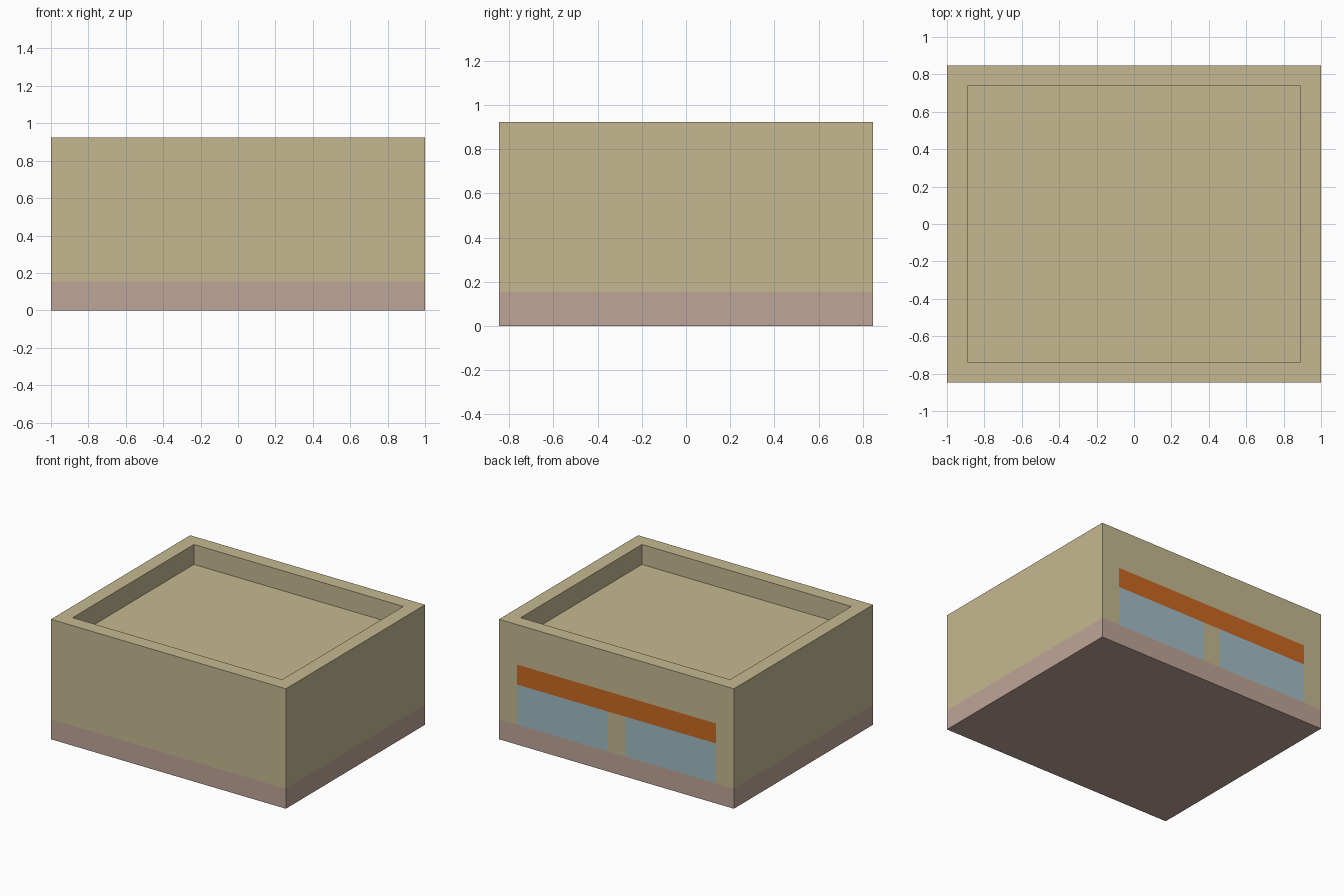
import bpy
import bmesh

UNIT = 2 / 13            # one module of the building
HALF_X, HALF_Y, HEIGHT = 6.5 * UNIT, 5.5 * UNIT, 6 * UNIT
WALL, PLINTH, AWNING, WINDOW = range(4)

old = bpy.data.objects.get("Cube")
if old:
    bpy.data.objects.remove(old, do_unlink=True)


def make_material(name, rgb):
    linear = [((c / 255 + 0.055) / 1.055) ** 2.4 for c in rgb]
    mat = bpy.data.materials.new(name)
    mat.use_nodes = True
    mat.diffuse_color = (*linear, 1)
    bsdf = next(n for n in mat.node_tree.nodes if n.type == 'BSDF_PRINCIPLED')
    bsdf.inputs["Base Color"].default_value = (*linear, 1)
    bsdf.inputs["Roughness"].default_value = 0.9
    return mat


def back_faces(bm):
    return [f for f in bm.faces if f.normal.y > 0.9 and f.calc_center_median().y > HALF_Y - 0.01]


def cut(bm, faces, point, normal):
    edges = {e for f in faces for e in f.edges}
    verts = {v for f in faces for v in f.verts}
    bmesh.ops.bisect_plane(bm, geom=[*verts, *edges, *faces], plane_co=point, plane_no=normal)
    bm.normal_update()


# Solid block standing on the ground
bm = bmesh.new()
bmesh.ops.create_cube(bm, size=1)
for v in bm.verts:
    v.co = (v.co.x * 2 * HALF_X, v.co.y * 2 * HALF_Y, (v.co.z + 0.5) * HEIGHT)
bm.normal_update()

# Sunken flat roof behind a parapet
roof = [f for f in bm.faces if f.normal.z > 0.9]
bmesh.ops.inset_region(bm, faces=roof, thickness=UNIT)
sunk = bmesh.ops.extrude_discrete_faces(bm, faces=roof)["faces"]
bmesh.ops.translate(bm, verts=sunk[0].verts, vec=(0, 0, -UNIT))
bm.normal_update()

# Plinth line around the building, then the shopfront cuts on the back wall
cut(bm, bm.faces[:], (0, 0, UNIT), (0, 0, 1))
for level in (3, 4):
    cut(bm, back_faces(bm), (0, 0, level * UNIT), (0, 0, 1))
for x in (-5.5, -0.5, 0.5, 5.5):
    cut(bm, back_faces(bm), (x * UNIT, 0, 0), (1, 0, 0))

# Colour by height, then the awning band and two windows
for f in bm.faces:
    f.material_index = PLINTH if f.calc_center_median().z < UNIT * 0.99 else WALL
for f in back_faces(bm):
    c = f.calc_center_median() / UNIT
    if abs(c.x) < 5.5:
        if 3 < c.z < 4:
            f.material_index = AWNING
        elif 1 < c.z < 3 and abs(c.x) > 0.5:
            f.material_index = WINDOW

mesh = bpy.data.meshes.new("building")
bm.to_mesh(mesh)
bm.free()
for name, rgb in (("sand wall", (197, 185, 145)), ("dusty pink plinth", (191, 165, 152)),
                  ("orange awning", (202, 105, 35)), ("pale blue glass", (163, 189, 197))):
    mesh.materials.append(make_material(name, rgb))
bpy.context.collection.objects.link(bpy.data.objects.new("building", mesh))
